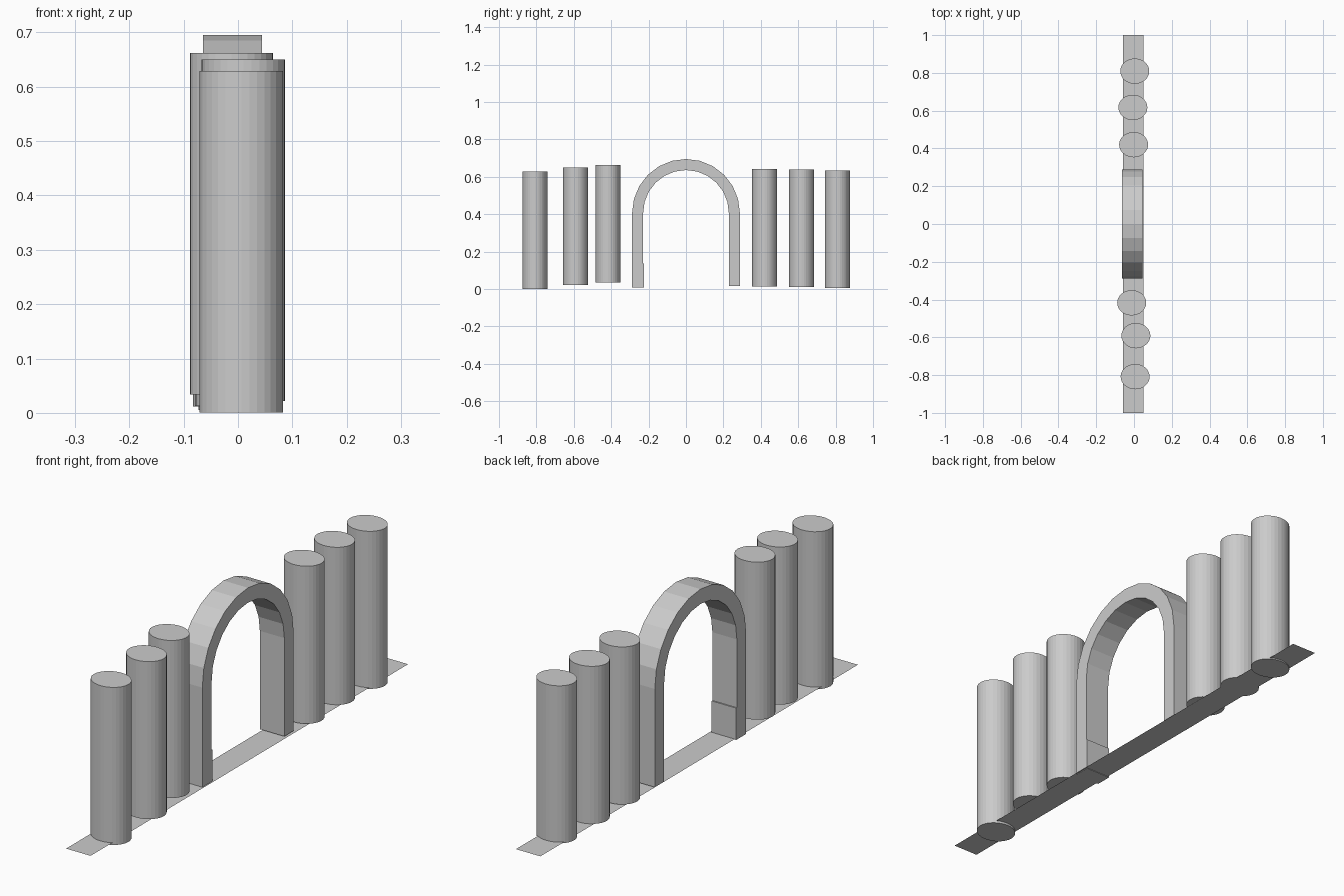
import bpy, bmesh, math
from mathutils import Matrix

cube = bpy.data.objects.get("Cube")
if cube:
    bpy.data.objects.remove(cube, do_unlink=True)

stone = bpy.data.materials.new("light_grey")
stone.use_nodes = True
GREY = (0.6, 0.6, 0.6, 1)
stone.diffuse_color = GREY
stone.node_tree.nodes["Principled BSDF"].inputs["Base Color"].default_value = GREY


def add_object(name, bm):
    mesh = bpy.data.meshes.new(name)
    bm.to_mesh(mesh)
    bm.free()
    mesh.materials.append(stone)
    obj = bpy.data.objects.new(name, mesh)
    bpy.context.collection.objects.link(obj)
    return obj


def box(name, x0, x1, y0, y1, z0, z1):
    bm = bmesh.new()
    bmesh.ops.create_cube(bm, size=1)
    bmesh.ops.scale(bm, vec=(x1 - x0, y1 - y0, z1 - z0), verts=bm.verts)
    bmesh.ops.translate(bm, vec=((x0 + x1) / 2, (y0 + y1) / 2, (z0 + z1) / 2), verts=bm.verts)
    return add_object(name, bm)


# Thin ground strip, a single flat face
bm = bmesh.new()
bm.faces.new([bm.verts.new((x, y, 0.01))
              for x, y in ((-0.058, -1), (0.05, -1), (0.05, 1), (-0.058, 1))])
add_object("ground_strip", bm)

# Slightly oval columns: x, y and base height of each
COLUMN_HEIGHT = 0.628
columns = [(0.006, -0.808, 0.001), (0.01, -0.591, 0.022), (-0.012, -0.417, 0.034),
           (-0.002, 0.42, 0.013), (-0.006, 0.617, 0.012), (0.004, 0.809, 0.005)]
for i, (x, y, z) in enumerate(columns, 1):
    bm = bmesh.new()
    bmesh.ops.create_cone(bm, cap_ends=True, segments=32, radius1=1, radius2=1, depth=1)
    bmesh.ops.scale(bm, vec=(0.0767, 0.067, COLUMN_HEIGHT), verts=bm.verts)
    bmesh.ops.translate(bm, vec=(x, y, z + COLUMN_HEIGHT / 2), verts=bm.verts)
    add_object(f"column_{i}", bm)

# Half-round arch: a faceted ring profile pushed through its depth
X0, X1, SPRING = -0.064, 0.044, 0.407
OUTER, INNER, STEPS = 0.288, 0.229, 12
bm = bmesh.new()
rows = []
for i in range(STEPS + 1):
    a = math.pi * i / STEPS
    rows.append([bm.verts.new((x, r * math.cos(a), SPRING + r * math.sin(a)))
                 for x, r in ((X0, OUTER), (X1, OUTER), (X1, INNER), (X0, INNER))])
for a, b in zip(rows, rows[1:]):
    for k in range(4):
        n = (k + 1) % 4
        bm.faces.new((a[k], a[n], b[n], b[k]))
bm.faces.new(rows[0])
bm.faces.new(rows[-1])
bmesh.ops.recalc_face_normals(bm, faces=bm.faces)
add_object("arch", bm)

# Arch legs and the small thickening at the foot of the front one
box("front_leg", X0, X1, -OUTER, -INNER, 0.008, SPRING)
box("front_leg_foot", X0, X1, -OUTER, -INNER + 0.005, 0.008, 0.135)
box("back_leg", X0, X1, INNER, OUTER, 0.015, SPRING)
